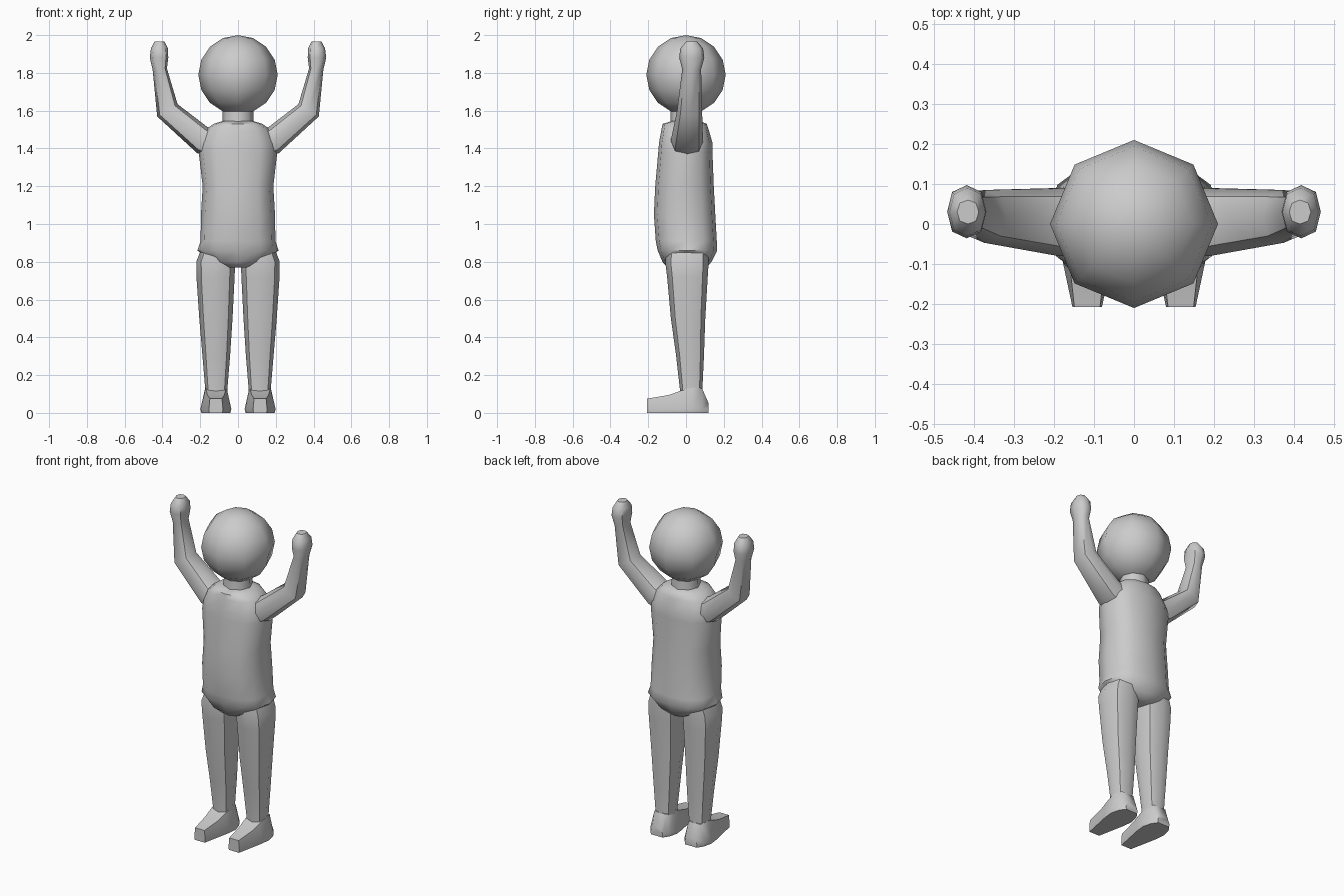
import bpy, bmesh
from math import cos, sin, pi, radians, copysign
from mathutils import Vector

if "Cube" in bpy.data.objects:
    bpy.data.objects.remove(bpy.data.objects["Cube"])


def finish(bm, name, mirror=False, smooth=True):
    bmesh.ops.recalc_face_normals(bm, faces=bm.faces[:])
    me = bpy.data.meshes.new(name)
    bm.to_mesh(me)
    bm.free()
    for p in me.polygons:
        p.use_smooth = smooth
    ob = bpy.data.objects.new(name, me)
    bpy.context.collection.objects.link(ob)
    if mirror:
        ob.modifiers.new("mirror", 'MIRROR')
    bpy.context.view_layer.objects.active = ob
    ob.select_set(True)
    bpy.ops.object.shade_smooth_by_angle(angle=radians(50))
    ob.select_set(False)
    return ob


def skin(name, rings, mirror=False):
    """Bridge equal-length point rings and cap the ends."""
    bm = bmesh.new()
    vs = [[bm.verts.new(p) for p in r] for r in rings]
    n = len(vs[0])
    for a, b in zip(vs, vs[1:]):
        for i in range(n):
            j = (i + 1) % n
            bm.faces.new((a[i], a[j], b[j], b[i]))
    bm.faces.new(vs[0])
    bm.faces.new(vs[-1])
    return finish(bm, name, mirror)


def oval(x, z, half, y0, y1, tilt=0, n=8, power=0.85):
    """Rounded section: half width across, y range, tilt about y."""
    t, pts = radians(tilt), []
    for i in range(n):
        a = 2 * pi * i / n
        c, s = [copysign(abs(f) ** power, f) if abs(f) > 1e-6 else 0 for f in (cos(a), sin(a))]
        pts.append(Vector((x + half * c * cos(t), (y0 + y1) / 2 + (y1 - y0) / 2 * s,
                           z + half * c * sin(t))))
    return pts


# head
bm = bmesh.new()
bmesh.ops.create_uvsphere(bm, u_segments=8, v_segments=8, radius=0.21)
bmesh.ops.translate(bm, verts=bm.verts[:], vec=(0, 0, 1.79))
finish(bm, "head")

# neck
skin("neck", [oval(0, z, r, -r, r, power=1) for z, r in
              ((1.48, 0.09), (1.54, 0.082), (1.64, 0.08))])

# torso
torso = [(0.77, 0.07, -0.10, 0.11), (0.80, 0.15, -0.125, 0.135), (0.86, 0.215, -0.15, 0.165),
         (0.91, 0.198, -0.16, 0.163), (1.05, 0.196, -0.17, 0.155), (1.20, 0.187, -0.163, 0.147),
         (1.38, 0.208, -0.147, 0.14), (1.43, 0.20, -0.143, 0.14), (1.50, 0.17, -0.13, 0.12),
         (1.53, 0.13, -0.124, 0.11), (1.545, 0.08, -0.075, 0.075)]
skin("torso", [oval(0, z, h, a, b, n=12, power=0.8) for z, h, a, b in torso])

# arms with fists: x, z, half width, y range, tilt
arm = [(0.09, 1.41, 0.08, -0.08, 0.09, -72), (0.19, 1.445, 0.074, -0.08, 0.09, -68),
       (0.374, 1.602, 0.063, -0.047, 0.085, -31), (0.414, 1.82, 0.038, -0.02, 0.08, -5),
       (0.418, 1.88, 0.049, -0.036, 0.097, 0), (0.416, 1.93, 0.045, -0.03, 0.09, 0),
       (0.415, 1.965, 0.027, 0.0, 0.06, 0)]
skin("arm", [oval(*s) for s in arm], True)

# legs
leg = [(0.11, 0.88, 0.08, -0.10, 0.12), (0.118, 0.80, 0.103, -0.11, 0.12),
       (0.119, 0.72, 0.101, -0.10, 0.115), (0.117, 0.50, 0.088, -0.08, 0.102),
       (0.115, 0.30, 0.073, -0.052, 0.095), (0.115, 0.13, 0.059, -0.033, 0.087),
       (0.115, 0.05, 0.06, -0.03, 0.09)]
skin("leg", [oval(*s) for s in leg], True)

# feet: y, half width at the sole, half width and height on top
foot = [(-0.207, 0.037, 0.032, 0.075), (-0.09, 0.062, 0.045, 0.095), (-0.035, 0.074, 0.05, 0.115),
        (0.03, 0.082, 0.056, 0.135), (0.085, 0.068, 0.04, 0.13), (0.12, 0.042, 0.03, 0.05)]
skin("foot", [[(0.117 + x, y, z) for x, z in
               ((-w * 0.94, 0), (w * 0.94, 0), (w, 0.02), (t, h), (-t, h), (-w, 0.02))]
              for y, w, t, h in foot], True)
